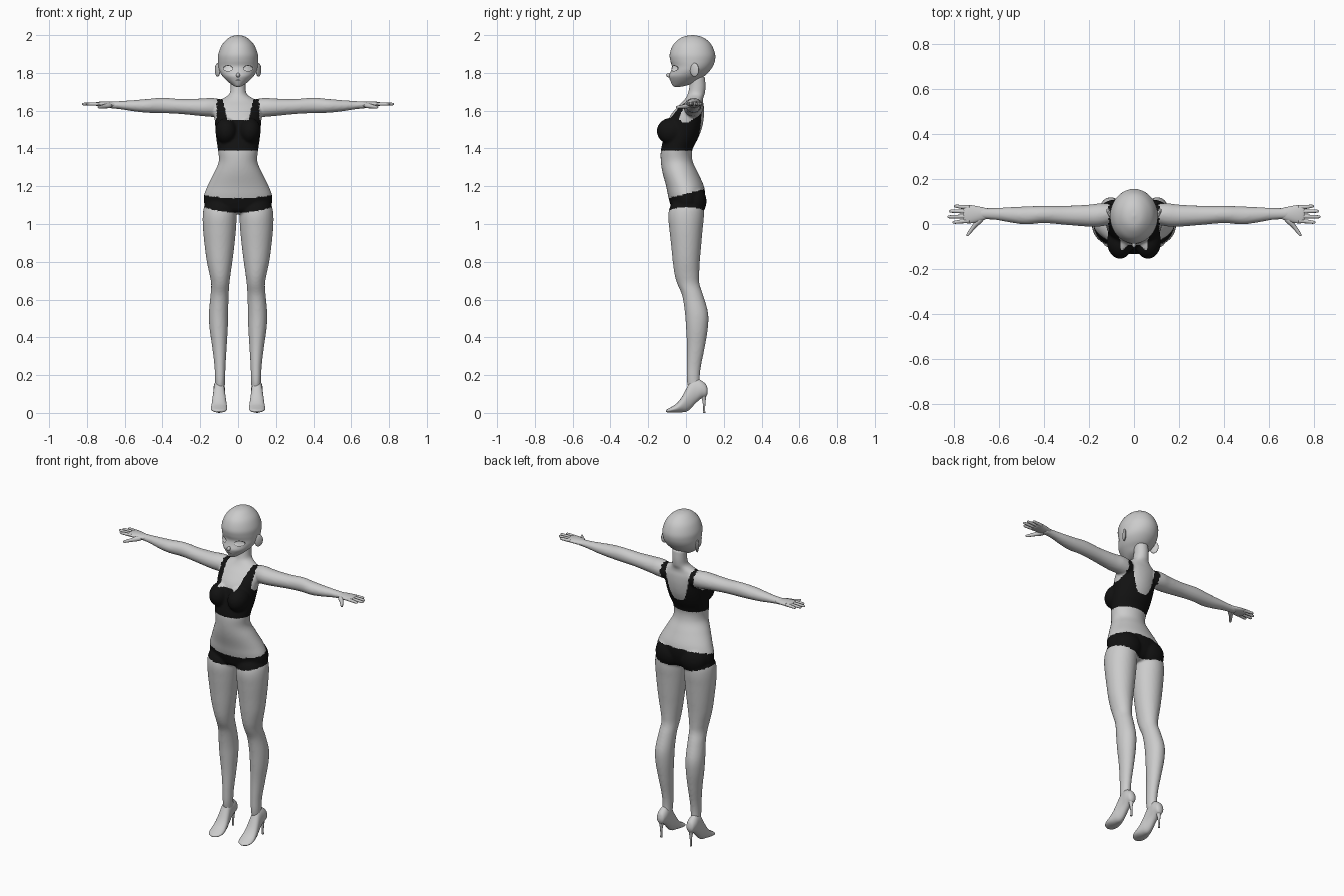
import bpy, bmesh, math
from mathutils import Vector, Matrix
from mathutils.bvhtree import BVHTree

cube = bpy.data.objects.get("Cube")
if cube:
    bpy.data.objects.remove(cube, do_unlink=True)


def material(name, rgb):
    m = bpy.data.materials.new(name)
    m.use_nodes = True
    m.diffuse_color = (*rgb, 1)
    bsdf = next(n for n in m.node_tree.nodes if n.type == 'BSDF_PRINCIPLED')
    bsdf.inputs["Base Color"].default_value = (*rgb, 1)
    bsdf.inputs["Roughness"].default_value = 0.6
    return m


SKIN = material("grey skin", (0.6, 0.6, 0.6))
CLOTH = material("black cloth", (0.006, 0.006, 0.006))
WHITE = material("eye white", (0.92, 0.92, 0.92))
DARK = material("dark line", (0.05, 0.05, 0.05))


def spline(rows, steps):
    """Catmull-Rom through section rows."""
    out = []
    for i in range(len(rows) - 1):
        p0, p1 = rows[max(i - 1, 0)], rows[i]
        p2, p3 = rows[i + 1], rows[min(i + 2, len(rows) - 1)]
        for s in range(steps):
            t = s / steps
            out.append([0.5 * (2 * b + (c - a) * t + (2 * a - 5 * b + 4 * c - d) * t * t
                               + (3 * b - a - 3 * c + d) * t ** 3)
                        for a, b, c, d in zip(p0, p1, p2, p3)])
    return out + [list(rows[-1])]


def loft(bm, axis, rows, side=1, steps=5, seg=32):
    """Skin oval sections (t, a_min, a_max, b_min, b_max) set along an axis."""
    rings = []
    for t, a0, a1, b0, b1 in spline(rows, steps):
        ring = []
        for k in range(seg):
            ang = 2 * math.pi * k / seg
            a = (a0 + a1) / 2 + (a1 - a0) / 2 * math.cos(ang)
            b = (b0 + b1) / 2 + (b1 - b0) / 2 * math.sin(ang)
            x, y, z = {'x': (t, a, b), 'y': (a, t, b), 'z': (a, b, t)}[axis]
            ring.append(bm.verts.new((x * side, y, z)))
        rings.append(ring)
    for r, q in zip(rings, rings[1:]):
        for k in range(seg):
            n = (k + 1) % seg
            bm.faces.new((r[k], r[n], q[n], q[k]))
    bm.faces.new(rings[0])
    bm.faces.new(rings[-1])


def ball(bm, centre, radii, turn=0.0):
    mat = (Matrix.Translation(centre) @ Matrix.Rotation(turn, 4, 'Z')
           @ Matrix.Diagonal((*radii, 1)))
    bmesh.ops.create_uvsphere(bm, u_segments=24, v_segments=16, radius=1, matrix=mat)


def finish(bm, name, mats, recalc=True):
    if recalc:
        bmesh.ops.recalc_face_normals(bm, faces=bm.faces[:])
    me = bpy.data.meshes.new(name)
    bm.to_mesh(me)
    bm.free()
    for m in mats:
        me.materials.append(m)
    me.shade_smooth()
    ob = bpy.data.objects.new(name, me)
    bpy.context.scene.collection.objects.link(ob)
    return ob


def widths(rows):
    """Half-width rows to full symmetric sections."""
    return [(z, -w, w, y0, y1) for z, w, y0, y1 in rows]


# Body: torso and neck, bust, seat, legs and arms fused into one skin
bm = bmesh.new()
loft(bm, 'z', widths([
    (1.055, .05, -.04, .05), (1.07, .12, -.07, .075), (1.1, .175, -.082, .09),
    (1.15, .18, -.095, .1), (1.2, .162, -.105, .095), (1.27, .128, -.124, .064),
    (1.33, .102, -.133, .036), (1.39, .106, -.133, .033), (1.45, .115, -.12, .062),
    (1.51, .12, -.105, .085), (1.57, .125, -.085, .095), (1.62, .125, -.045, .095),
    (1.65, .105, -.015, .09), (1.67, .07, 0, .092), (1.69, .045, .01, .1),
    (1.73, .04, .018, .104), (1.78, .04, .022, .1)]), seg=48)
for s in (1, -1):
    ball(bm, (s * .062, -.078, 1.492), (.058, .077, .07))
    ball(bm, (s * .08, .035, 1.12), (.088, .074, .085))
    loft(bm, 'z', [
        (1.13, .03, .16, -.06, .07), (1.09, .014, .18, -.085, .092),
        (1.04, .008, .187, -.094, .095), (.97, .011, .185, -.088, .088),
        (.88, .02, .176, -.078, .08), (.8, .03, .165, -.07, .073),
        (.73, .04, .15, -.06, .07), (.68, .046, .142, -.045, .072),
        (.62, .05, .146, -.02, .092), (.53, .052, .154, -.006, .117),
        (.45, .054, .151, 0, .116), (.35, .06, .137, .005, .1),
        (.25, .066, .125, .004, .08), (.18, .068, .122, .004, .073),
        (.13, .071, .12, .01, .08)], s)
    loft(bm, 'x', [
        (.05, .02, .08, 1.58, 1.64), (.1, 0, .09, 1.566, 1.662),
        (.15, -.011, .092, 1.568, 1.667), (.2, -.012, .086, 1.572, 1.664),
        (.3, -.004, .081, 1.582, 1.662), (.4, .004, .081, 1.587, 1.668),
        (.48, -.002, .078, 1.589, 1.662), (.55, .007, .075, 1.596, 1.656),
        (.62, .019, .071, 1.607, 1.651), (.69, .022, .07, 1.614, 1.648)], s)
body = finish(bm, "body", [SKIN, CLOTH])
fuse = body.modifiers.new("fuse", 'REMESH')
fuse.mode = 'VOXEL'
fuse.voxel_size = 0.007
soft = body.modifiers.new("soften", 'SMOOTH')
soft.factor = 0.5
soft.iterations = 5
fused = bpy.data.meshes.new_from_object(
    body.evaluated_get(bpy.context.evaluated_depsgraph_get()))
body.modifiers.clear()
body.data = fused
fused.materials.clear()
for m in (SKIN, CLOTH):
    fused.materials.append(m)
fused.shade_smooth()


def is_cloth(c):
    x, y, z = abs(c.x), c.y, c.z
    # Briefs
    if 1.06 + .9 * x * x < z < 1.16 + .25 * y:
        return True
    # Cropped top: band, then straps between neckline and armholes
    if z < 1.388 or x > .16:
        return False
    if z > 1.53 and x > .112 + .4 * max(0, 1.56 - z):
        return False
    if y < .04:
        return z < 1.55 or x > .055 + .25 * (z - 1.55)
    return z < 1.47 or x > .02 + .15 * math.sqrt(z - 1.47)


for p in fused.polygons:
    p.material_index = int(is_cloth(p.center))

# Head with nose
bm = bmesh.new()
loft(bm, 'z', widths([
    (2.0, .004, .031, .039), (1.993, .035, -.01, .077), (1.975, .062, -.042, .11),
    (1.945, .087, -.07, .137), (1.9, .104, -.086, .154), (1.865, .106, -.083, .153),
    (1.835, .104, -.075, .142), (1.81, .098, -.08, .125), (1.785, .084, -.089, .1),
    (1.765, .066, -.085, .07), (1.745, .043, -.077, .04), (1.73, .02, -.068, -.01),
    (1.725, .006, -.055, -.04)]), seg=48)
ball(bm, (0, -.088, 1.788), (.01, .017, .012))
bmesh.ops.recalc_face_normals(bm, faces=bm.faces[:])
surface = BVHTree.FromBMesh(bm)
finish(bm, "head", [SKIN])


def face_plate(name, x, z, rx, rz, lift, mat):
    """Thin oval laid on the front of the head."""
    bm = bmesh.new()
    bmesh.ops.create_circle(bm, cap_ends=True, cap_tris=True, segments=24, radius=1)
    for v in bm.verts:
        px, pz = x + v.co.x * rx, z + v.co.y * rz
        hit = surface.ray_cast(Vector((px, -1, pz)), Vector((0, 1, 0)))[0]
        v.co = (px, hit.y - lift, pz)
    bm.normal_update()
    for f in bm.faces:
        if f.normal.y > 0:
            f.normal_flip()
    finish(bm, name, [mat], recalc=False)


face_plate("mouth", 0, 1.762, .014, .002, .002, DARK)

for s, label in ((1, "left"), (-1, "right")):
    # Eye and ear
    face_plate(label + "_eye_outline", s * .053, 1.824, .026, .017, .002, DARK)
    face_plate(label + "_eye", s * .053, 1.823, .023, .0135, .0035, WHITE)
    bm = bmesh.new()
    ball(bm, (s * .108, .045, 1.816), (.009, .026, .036), -.5 * s)
    finish(bm, label + "_ear", [SKIN])

    # Hand: palm, four fingers and a thumb
    bm = bmesh.new()
    loft(bm, 'x', [
        (.65, .024, .069, 1.618, 1.645), (.69, .01, .078, 1.618, 1.648),
        (.725, .003, .084, 1.622, 1.648), (.75, .006, .082, 1.625, 1.645),
        (.757, .02, .07, 1.63, 1.64)], s)
    for y, splay, tip in ((.014, -.006, .805), (.034, -.002, .827),
                          (.055, .002, .82), (.074, .005, .798)):
        loft(bm, 'x', [(t, y + d - r, y + d + r, 1.635 - r, 1.635 + r) for t, d, r in (
            (.73, 0, .009), (.77, splay / 2, .0085), (tip - .012, splay, .007),
            (tip - .003, splay, .005), (tip, splay, .001))], s, 4, 12)
    loft(bm, 'y', [
        (.035, .66, .70, 1.617, 1.643), (.01, .672, .708, 1.613, 1.64),
        (-.015, .7, .724, 1.612, 1.632), (-.04, .722, .74, 1.611, 1.627),
        (-.05, .731, .743, 1.613, 1.625), (-.054, .737, .741, 1.617, 1.621)], s, 4, 16)
    finish(bm, label + "_hand", [SKIN])

    # High-heeled shoe: arched foot and thin heel
    bm = bmesh.new()
    loft(bm, 'y', [(y, .1 - w, .1 + w, z0, z1) for y, w, z0, z1 in (
        (.115, .008, .105, .125), (.106, .023, .086, .15), (.08, .03, .076, .172),
        (.05, .03, .05, .182), (.022, .032, .02, .165), (0, .036, .006, .125),
        (-.025, .04, .003, .08), (-.05, .043, .002, .05), (-.075, .041, .002, .033),
        (-.095, .029, .002, .022), (-.107, .006, .006, .014))], s)
    loft(bm, 'z', [
        (0, .094, .106, .09, .102), (.04, .094, .106, .09, .102),
        (.08, .088, .112, .082, .106), (.11, .078, .122, .068, .112)], s, 5, 16)
    finish(bm, label + "_shoe", [SKIN])
